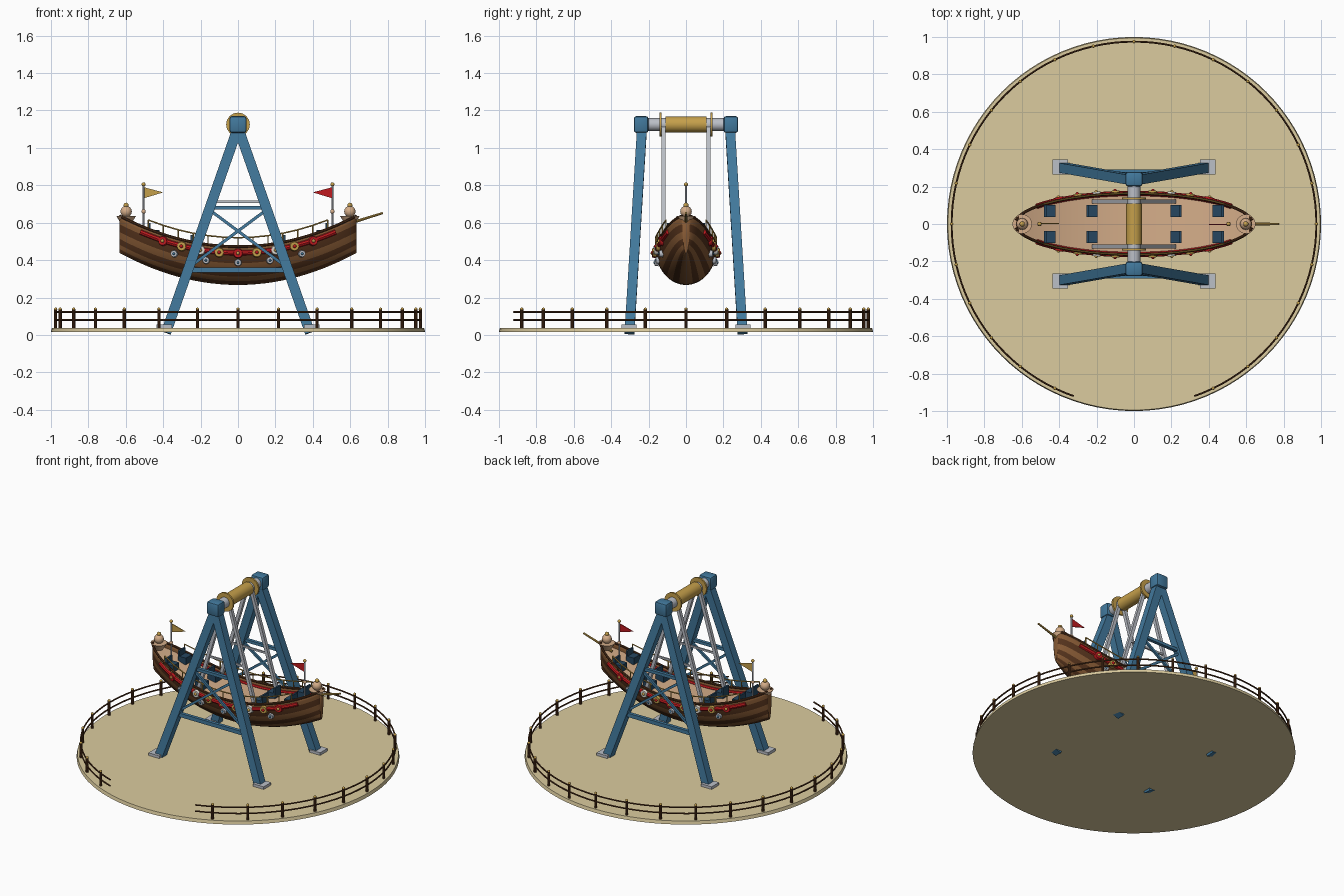
import bpy, bmesh, math
from mathutils import Vector, Matrix

cube = bpy.data.objects.get("Cube")
if cube:
    bpy.data.objects.remove(cube, do_unlink=True)


def material(name, r, g, b):
    m = bpy.data.materials.new(name)
    m.use_nodes = True
    col = [(c / 255) ** 2.2 for c in (r, g, b)] + [1]
    m.diffuse_color = col
    m.node_tree.nodes["Principled BSDF"].inputs["Base Color"].default_value = col
    return m


SAND = material("sand", 218, 202, 157)
BLUE = material("steel_blue", 68, 120, 155)
NAVY = material("seat_navy", 42, 72, 96)
GREY = material("light_grey", 186, 190, 198)
GOLD = material("gold", 196, 158, 76)
BROWN = material("plank_brown", 130, 88, 54)
DARK = material("dark_brown", 84, 53, 33)
RED = material("red", 190, 32, 36)
TAN = material("deck_tan", 212, 172, 136)
WHITE = material("off_white", 225, 222, 212)


def finish(obj, name, mat, smooth=True):
    obj.name = name
    if mat:
        obj.data.materials.append(mat)
    if smooth:
        bpy.ops.object.select_all(action='DESELECT')
        obj.select_set(True)
        bpy.context.view_layer.objects.active = obj
        bpy.ops.object.shade_smooth_by_angle()
    return obj


def from_bmesh(bm, name, mat, smooth=True):
    mesh = bpy.data.meshes.new(name)
    bm.to_mesh(mesh)
    bm.free()
    obj = bpy.data.objects.new(name, mesh)
    bpy.context.collection.objects.link(obj)
    return finish(obj, name, mat, smooth)


def box(name, mat, loc, size, bevel=0):
    bm = bmesh.new()
    bmesh.ops.create_cube(bm, size=1, matrix=Matrix.LocRotScale(Vector(loc), None, Vector(size)))
    if bevel:
        bmesh.ops.bevel(bm, geom=bm.edges[:], offset=bevel, segments=2, affect='EDGES', profile=0.5)
    return from_bmesh(bm, name, mat, bool(bevel))


def frame(a, b):
    # Matrix at the middle of a-b with local z running along it
    a, b = Vector(a), Vector(b)
    z = (b - a).normalized()
    side = Vector((0, 1, 0)) if abs(z.y) < 0.9 else Vector((0, 0, 1))
    x = side.cross(z).normalized()
    rot = Matrix((x, z.cross(x), z)).transposed().to_4x4()
    return Matrix.Translation((a + b) / 2) @ rot, (b - a).length


def beam(name, mat, a, b, w, d):
    m, length = frame(a, b)
    bm = bmesh.new()
    bmesh.ops.create_cube(bm, size=1, matrix=m @ Matrix.Diagonal((w, d, length, 1)))
    return from_bmesh(bm, name, mat, False)


def rod(name, mat, a, b, r, r2=None, sides=16):
    m, length = frame(a, b)
    bm = bmesh.new()
    bmesh.ops.create_cone(bm, cap_ends=True, segments=sides, radius1=r,
                          radius2=r if r2 is None else r2, depth=length, matrix=m)
    return from_bmesh(bm, name, mat)


def ball(name, mat, loc, r):
    bm = bmesh.new()
    bmesh.ops.create_uvsphere(bm, u_segments=14, v_segments=8, radius=r, matrix=Matrix.Translation(loc))
    return from_bmesh(bm, name, mat)


def tube(name, mat, points, r):
    cu = bpy.data.curves.new(name, 'CURVE')
    cu.dimensions = '3D'
    cu.bevel_depth, cu.bevel_resolution, cu.use_fill_caps = r, 2, True
    sp = cu.splines.new('POLY')
    sp.points.add(len(points) - 1)
    for p, co in zip(sp.points, points):
        p.co = (*co, 1)
    obj = bpy.data.objects.new(name, cu)
    bpy.context.collection.objects.link(obj)
    bpy.ops.object.select_all(action='DESELECT')
    obj.select_set(True)
    bpy.context.view_layer.objects.active = obj
    bpy.ops.object.convert(target='MESH')
    return finish(bpy.context.object, name, mat)


# Round platform and its fence, open at the front
rod("platform", SAND, (0, 0, .016), (0, 0, .038), 1, .995, 96)
FENCE, STEP = .975, math.tau / 28
for i in range(2, 27):
    a = -math.pi / 2 + i * STEP
    x, y = FENCE * math.cos(a), FENCE * math.sin(a)
    rod("fence_post", DARK, (x, y, .03), (x, y, .135), .009, sides=10)
    ball("fence_cap", GOLD, (x, y, .137), .009)
angles = [-math.pi / 2 + STEP * (1.5 + k / 4) for k in range(101)]
for z in (.08, .122):
    tube("fence_rail", DARK, [(FENCE * math.cos(a), FENCE * math.sin(a), z) for a in angles], .005)

# Blue A-frames on both sides
TOP, FOOT = Vector((0, .235, 1.11)), Vector((.385, .302, .012))


def leg_point(z, sx, sy):
    p = TOP.lerp(FOOT, (TOP.z - z) / (TOP.z - FOOT.z))
    return (p.x * sx, p.y * sy, z)


for sy in (-1, 1):
    box("top_block", BLUE, (0, sy * .24, 1.125), (.092, .078, .09), .014)
    for sx in (-1, 1):
        beam("frame_leg", BLUE, leg_point(TOP.z, sx, sy), leg_point(FOOT.z, sx, sy), .054, .052)
        box("foot_pad", GREY, (sx * .395, sy * .305, .043), (.082, .08, .026))
        beam("cross_brace", BLUE, leg_point(.67, -sx, sy), leg_point(.36, sx, sy), .016, .014)
    for z, w in ((.68, .02), (.347, .026)):
        beam("cross_bar", BLUE, leg_point(z, -1, sy), leg_point(z, 1, sy), w, .022)

# Axle, drum and swing arms
AXLE = 1.125
rod("axle", GREY, (0, -.22, AXLE), (0, .22, AXLE), .034, sides=24)
rod("drum", GOLD, (0, -.11, AXLE), (0, .11, AXLE), .042, sides=24)
for sy in (-1, 1):
    rod("drum_flange", GOLD, (0, sy * .13, AXLE), (0, sy * .142, AXLE), .063, sides=32)
    for sx in (-1, 1):
        beam("swing_arm", GREY, (sx * .015, sy * .121, AXLE), (sx * .215, sy * .121, .46), .022, .022)
    beam("arm_tie", GREY, (-.145, sy * .121, .712), (.145, sy * .121, .712), .012, .012)

# Ship shape: half length, half width, sheer and keel lines
HALF = .63


def width(x):
    return .163 * math.sqrt(max(0, 1 - .985 * (x / HALF) ** 2))


def sheer(x):
    return .472 + .163 * (x / HALF) ** 2


def keel(x):
    return .27 + .17 * (x / HALF) ** 2


def side_point(x, drop, sy, out=0):
    # Point on the hull skin at a drop below the sheer line
    q = drop / (sheer(x) - keel(x))
    return Vector((x, sy * (width(x) * math.sqrt(max(0, 1 - q * q)) + out), sheer(x) - drop))


# Planked hull
STATIONS = [HALF * math.sin(math.pi * (i / 40 - .5)) for i in range(41)]
PLANKS, SUB = 14, 2
bm = bmesh.new()
rings = []
for x in STATIONS:
    ring = []
    for j in range(PLANKS * SUB + 1):
        a = math.pi * j / (PLANKS * SUB)
        ring.append(bm.verts.new((x, width(x) * math.cos(a), sheer(x) - (sheer(x) - keel(x)) * math.sin(a))))
    rings.append(ring)
for r0, r1 in zip(rings, rings[1:]):
    for j in range(PLANKS * SUB):
        f = bm.faces.new((r0[j], r1[j], r1[j + 1], r0[j + 1]))
        plank = j // SUB
        f.material_index = min(plank, PLANKS - 1 - plank) % 2
for ring in (rings[0], rings[-1]):
    bm.faces.new(ring)
bmesh.ops.recalc_face_normals(bm, faces=bm.faces[:])
hull = from_bmesh(bm, "hull", BROWN)
hull.data.materials.append(DARK)
thick = hull.modifiers.new("thickness", 'SOLIDIFY')
thick.thickness, thick.offset = .006, 0

# Deck following the sheer
bm = bmesh.new()
rows = [[bm.verts.new((x, s * width(x) * .975, sheer(x) - .035)) for s in (-1, 1)] for x in STATIONS]
for (a, b), (c, d) in zip(rows, rows[1:]):
    bm.faces.new((a, c, d, b))
from_bmesh(bm, "deck", TAN)

# Gunwale, railing, red sash, shields and portholes on each side
SHIELDS = (RED, GOLD, WHITE, GOLD, RED, GOLD, WHITE, GOLD, RED)
for sy in (-1, 1):
    tube("gunwale", DARK, [(x, sy * width(x), sheer(x)) for x in STATIONS], .008)
    rail = [-.48 + .08 * k for k in range(13)]
    tube("railing", GOLD, [(x, sy * width(x), sheer(x) + .048) for x in rail], .004)
    for x in rail:
        base = Vector((x, sy * width(x), sheer(x)))
        rod("railing_post", GOLD, base, base + Vector((0, 0, .048)), .0035, sides=8)
    tube("red_sash", RED, [side_point(-.52 + .04 * k, .033, sy, .003) for k in range(27)], .014)

    def medallion(name, mat, boss, x, drop, r):
        p = side_point(x, drop, sy)
        n = Vector((.163 ** 2 * x / HALF ** 2, p.y, 0)).normalized()
        rod(name, mat, p, p + n * .02, r, r * .85, 20)
        ball(name + "_boss", boss, p + n * .02, r * .35)

    for k, mat in enumerate(SHIELDS):
        medallion("shield", mat, RED if mat == GOLD else GOLD, -.4 + .1 * k, .035, .027)
    for x in (-.34, -.17, 0, .17, .34):
        medallion("porthole", GREY, BLUE, x, .085, .02)

# Seats in pairs
for x in (-.45, -.225, .225, .45):
    z = sheer(x) - .035
    for sy in (-1, 1):
        box("seat", NAVY, (x, sy * .069, z + .018), (.06, .064, .045))
        box("seat_back", NAVY, (x + math.copysign(.024, x), sy * .069, z + .04), (.012, .064, .075))

# Masts with pennants, end ornaments and bowsprit
for sx, mat in ((-1, GOLD), (1, RED)):
    x = sx * .505
    rod("mast", GREY, (x, 0, sheer(x) - .04), (x, 0, .8), .006, sides=10)
    ball("mast_collar", TAN, (x, 0, .66), .012)
    ball("mast_ball", GOLD, (x, 0, .805), .011)
    bm = bmesh.new()
    corners = [bm.verts.new(c) for c in ((x, 0, .79), (x, 0, .73), (x - sx * .105, 0, .762))]
    bm.faces.new(corners)
    flag = from_bmesh(bm, "pennant", mat, False)
    flag.modifiers.new("thickness", 'SOLIDIFY').thickness = .005
    e = sx * .598
    rod("ornament_foot", TAN, (e, 0, .59), (e, 0, .635), .025, .052, 20)
    ball("ornament_body", TAN, (e, 0, .66), .031)
    ball("ornament_tip", GOLD, (e, 0, .693), .014)
rod("bowsprit", GOLD, (.56, 0, .585), (.775, 0, .652), .009, .006, 10)
